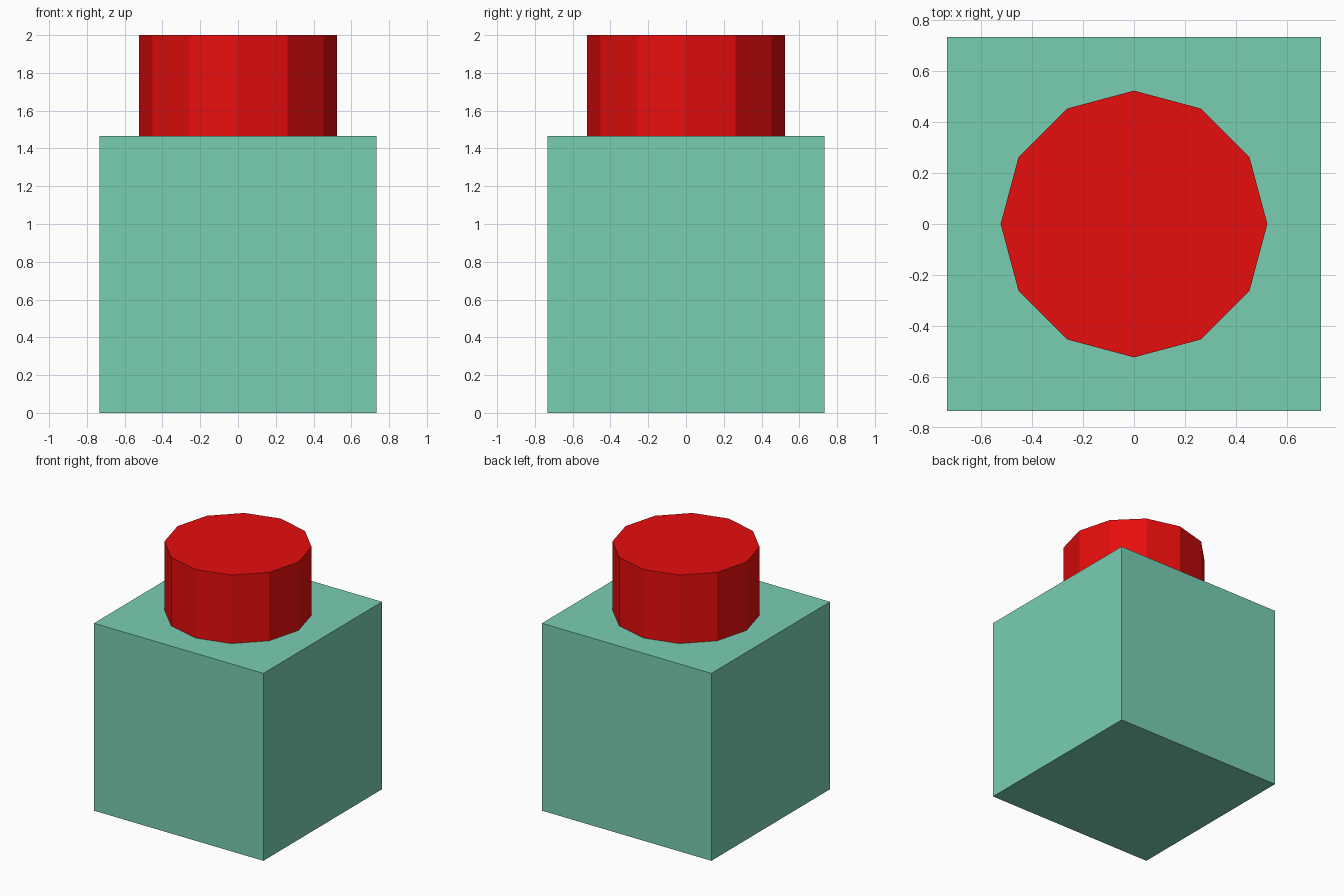
import bpy

if "Cube" in bpy.data.objects:
    bpy.data.objects.remove(bpy.data.objects["Cube"])

BOX = 1.465      # cube edge length
TOTAL = 2.0      # overall height
RADIUS = 0.523   # knob radius


def finish(name, color):
    obj = bpy.context.object
    obj.name = name
    mat = bpy.data.materials.new(name + "_material")
    mat.diffuse_color = color
    mat.use_nodes = True
    mat.node_tree.nodes["Principled BSDF"].inputs["Base Color"].default_value = mat.diffuse_color
    obj.data.materials.append(mat)


# Square base block
bpy.ops.mesh.primitive_cube_add(size=BOX, location=(0, 0, BOX / 2))
finish("base_block", (0.19, 0.62, 0.45, 1))

# Twelve-sided knob standing on the block
bpy.ops.mesh.primitive_cylinder_add(
    vertices=12, radius=RADIUS, depth=TOTAL - BOX,
    location=(0, 0, (TOTAL + BOX) / 2))
finish("top_knob", (0.8, 0.004, 0.004, 1))
